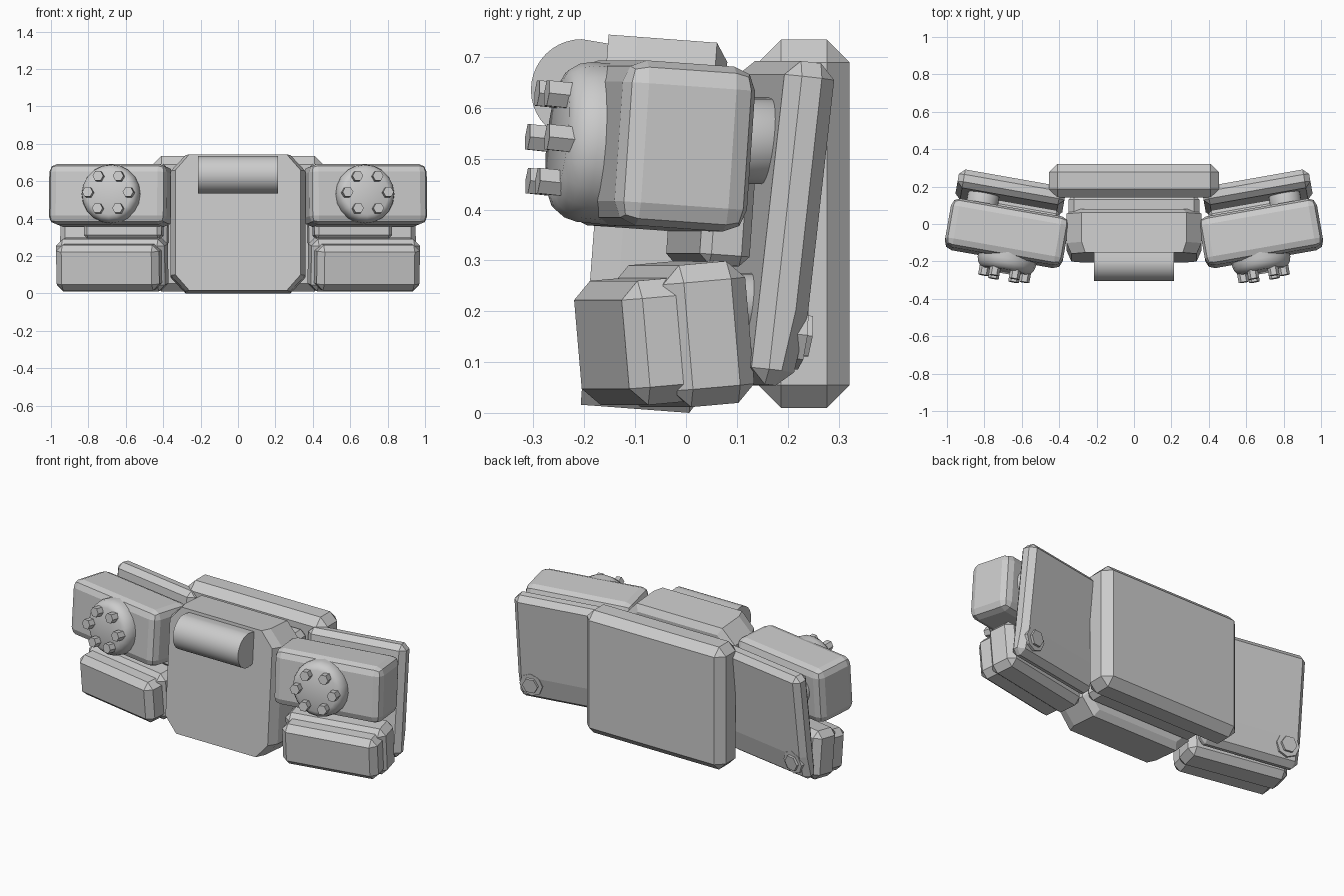
import bpy, bmesh
from math import sin, cos, pi, radians
from mathutils import Matrix, Vector

old = bpy.data.objects.get("Cube")
if old:
    bpy.data.objects.remove(old, do_unlink=True)

grey = bpy.data.materials.new("plain_grey")
grey.use_nodes = True
GREY = (0.6, 0.6, 0.6, 1)
grey.diffuse_color = GREY
grey.node_tree.nodes["Principled BSDF"].inputs["Base Color"].default_value = GREY


def frame(loc, tilt=0, yaw=0):
    """Placement leaning about x, then turned about z."""
    return (Matrix.Translation(loc) @ Matrix.Rotation(radians(yaw), 4, 'Z')
            @ Matrix.Rotation(radians(tilt), 4, 'X'))


def loft(name, rings, place, bevel=0, segments=1, smooth=False):
    """Skin a list of equal-length rings and cap both ends."""
    bm = bmesh.new()
    loops = [[bm.verts.new(p) for p in ring] for ring in rings]
    n = len(loops[0])
    for a, b in zip(loops, loops[1:]):
        for i in range(n):
            j = (i + 1) % n
            bm.faces.new((a[i], a[j], b[j], b[i]))
    bm.faces.new(loops[0])
    bm.faces.new(loops[-1])
    bmesh.ops.recalc_face_normals(bm, faces=bm.faces)
    mesh = bpy.data.meshes.new(name)
    bm.to_mesh(mesh)
    bm.free()
    mesh.materials.append(grey)
    ob = bpy.data.objects.new(name, mesh)
    bpy.context.collection.objects.link(ob)
    ob.matrix_world = place
    if bevel:
        mod = ob.modifiers.new("chamfer", 'BEVEL')
        mod.width, mod.segments = bevel, segments
        mod.limit_method = 'ANGLE'
    if smooth:
        bpy.ops.object.select_all(action='DESELECT')
        ob.select_set(True)
        bpy.context.view_layer.objects.active = ob
        bpy.ops.object.shade_smooth_by_angle(angle=radians(40))
    return ob


def box(name, size, place, bevel, segments=1):
    x, y, z = (v / 2 for v in size)
    rings = [[(-x, d, -z), (x, d, -z), (x, d, z), (-x, d, z)] for d in (-y, y)]
    return loft(name, rings, place, bevel, segments)


def turned(name, profile, place, sides, smooth=True):
    """Round part about the y axis from (radius, depth) pairs."""
    rings = [[(r * cos(2 * pi * i / sides), d, r * sin(2 * pi * i / sides))
              for i in range(sides)] for r, d in profile]
    return loft(name, rings, place, smooth=smooth)


# Back plate and the block joining it to the buckle
box("back_plate", (0.91, 0.18, 0.725), frame((0, 0.232, 0.372)), 0.045)
box("core_block", (0.7, 0.14, 0.6), frame((0, 0.09, 0.36)), 0.03)

# Buckle with clipped corners and chamfered front sides
outline = [(0.28, -0.365), (0.36, -0.28), (0.36, 0.28), (0.28, 0.365)]
outline += [(-x, z) for x, z in reversed(outline)]
steps = [(-0.107, 0.93, 1), (-0.05, 1, 1), (0.107, 1, 1), (0.13, 0.93, 0.9)]
loft("buckle", [[(x * sx, d, z * sz) for x, z in outline] for d, sx, sz in steps],
     frame((0, -0.073, 0.372), -4.3))

# Half-round roll on the buckle front
arc = [pi / 2 + pi * i / 20 for i in range(21)]
loft("front_roll", [[(x, 0.1 * cos(a), 0.1 * sin(a)) for a in arc] + [(x, 0.06, -0.09), (x, 0.06, 0.09)]
                    for x in (-0.213, 0.213)],
     frame((0, -0.205, 0.635)), smooth=True)

for s, side in ((1, "left"), (-1, "right")):
    # Upper pouch with its knob and ring of bolts
    upper = frame((0.68 * s, -0.05, 0.525), -4, 10 * s)
    box(side + "_upper_pouch", (0.64, 0.265, 0.325), upper, 0.045, 2)
    knob = frame((0.675 * s, -0.17, 0.53), -6, 10 * s)
    turned(side + "_knob", [(0.158, 0.05), (0.158, -0.03), (0.152, -0.055),
                            (0.138, -0.075), (0.118, -0.085)], knob, 20)
    for i in range(6):
        a = i * pi / 3
        spot = Matrix.Translation((0.11 * cos(a), -0.08, 0.1 * sin(a)))
        turned(side + "_knob_bolt", [(0.029, 0.02), (0.029, -0.045)], knob @ spot, 6, False)

    # Mount block behind the pouches
    box(side + "_mount_block", (0.42, 0.1, 0.24), frame((0.61 * s, 0.05, 0.41), -4, 10 * s), 0.02)

    # Lower pouch: rear body and smaller front half
    lower = frame((0.672 * s, -0.005, 0.155), 5, 11 * s)
    box(side + "_lower_pouch_body", (0.59, 0.165, 0.28), lower, 0.035)
    box(side + "_lower_pouch_front", (0.56, 0.15, 0.245),
        lower @ Matrix.Translation((0, -0.09, -0.006)), 0.035)

    # Rear side panel, tapering below a fold
    panel = frame((0.66 * s, 0.165, 0.372), -6.5, 10 * s)
    shape = [(-0.05, -0.32), (0.032, -0.32), (0.05, -0.17), (0.05, 0.32), (-0.05, 0.32)]
    loft(side + "_rear_panel", [[(x, y, z) for y, z in shape] for x in (-0.29, 0.29)], panel, 0.03)
    corner = panel @ Matrix.Translation((0.205 * s, 0.04, -0.215))
    turned(side + "_panel_washer", [(0.068, -0.02), (0.068, 0.012)], corner, 8, False)
    turned(side + "_panel_bolt", [(0.046, 0), (0.046, 0.026)], corner, 6, False)

    # Round spacers between pouches and panel
    for name, z, r, y in (("upper", 0.535, 0.085, 0.12), ("lower", 0.215, 0.06, 0.1)):
        turned(f"{side}_{name}_spacer", [(r, -0.05), (r, 0.045), (r * 0.9, 0.06)],
               frame((0.81 * s, y, z), 0, 10 * s), 24)
